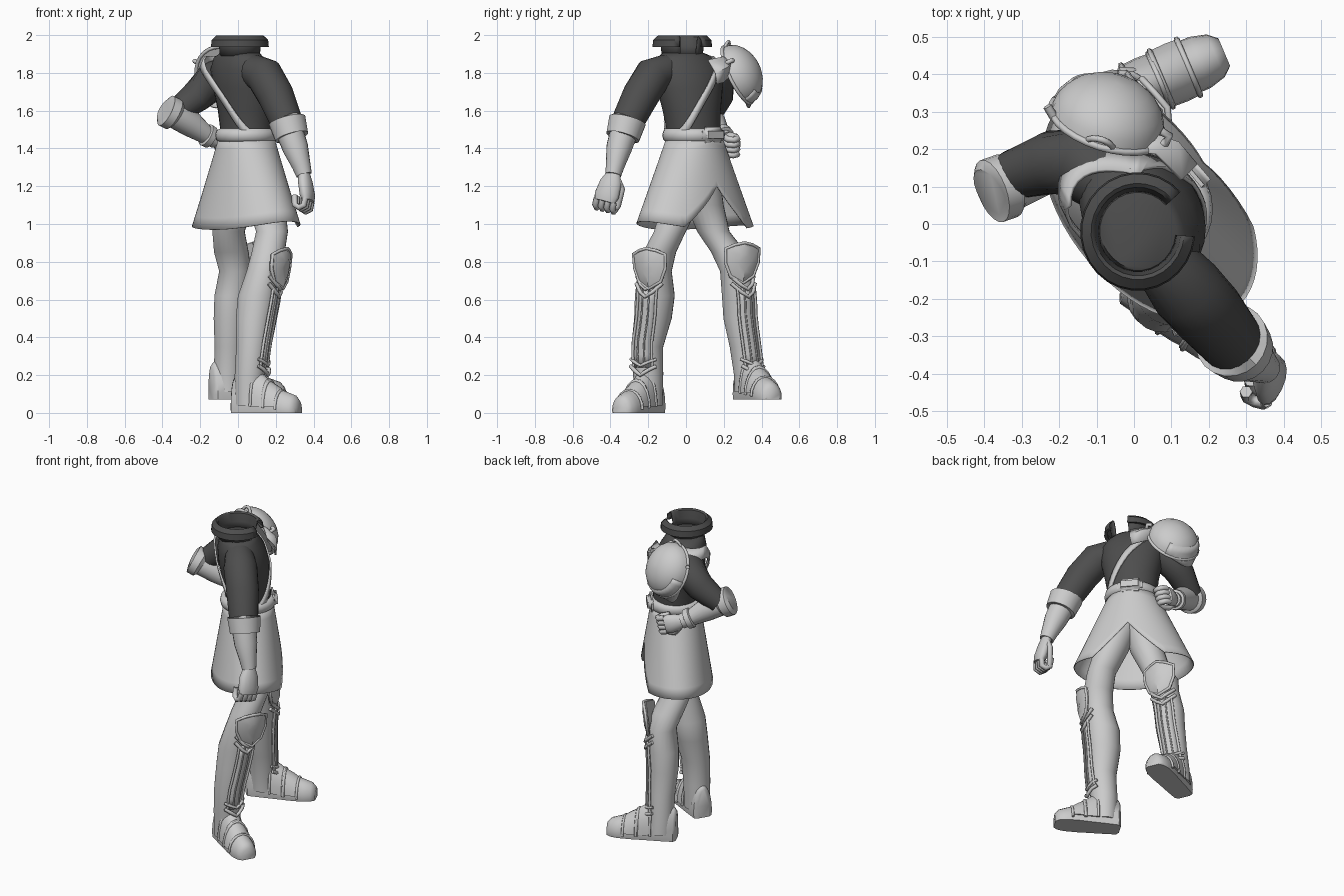
import bpy, bmesh, math
from mathutils import Vector, Matrix

if "Cube" in bpy.data.objects:
    bpy.data.objects.remove(bpy.data.objects["Cube"])

def material(name, v):
    m = bpy.data.materials.new(name)
    m.diffuse_color = (v, v, v, 1)
    m.use_nodes = True
    m.node_tree.nodes["Principled BSDF"].inputs["Base Color"].default_value = m.diffuse_color
    return m

LIGHT = material("light_grey", 0.6)
DARK = material("dark_grey", 0.075)
Z = Vector((0, 0, 1))

def finish(name, bm, mat, angle=40, thick=0):
    bmesh.ops.recalc_face_normals(bm, faces=bm.faces)
    me = bpy.data.meshes.new(name)
    bm.to_mesh(me)
    bm.free()
    me.materials.append(mat)
    ob = bpy.data.objects.new(name, me)
    bpy.context.collection.objects.link(ob)
    if thick:
        s = ob.modifiers.new("thickness", 'SOLIDIFY')
        s.thickness = thick
    bpy.ops.object.select_all(action='DESELECT')
    ob.select_set(True)
    bpy.context.view_layer.objects.active = ob
    bpy.ops.object.shade_smooth_by_angle(angle=math.radians(angle))

def skin(name, rows, mat, caps=True, closed=True, angle=40, thick=0):
    """Join rows of points into one surface."""
    bm = bmesh.new()
    vs = [[bm.verts.new(p) for p in r] for r in rows]
    n = len(rows[0])
    for a, b in zip(vs, vs[1:]):
        for i in range(n if closed else n - 1):
            j = (i + 1) % n
            bm.faces.new((a[i], a[j], b[j], b[i]))
    if caps:
        bm.faces.new(vs[0])
        bm.faces.new(vs[-1])
    finish(name, bm, mat, angle, thick)

def loft(name, rings, mat, turn=None, floor=None, n=20, caps=True, angle=40, thick=0):
    """Rings are (x, y, z, a, b). With turn they lie flat, otherwise across the path."""
    rows = []
    for k, (x, y, z, a, b) in enumerate(rings):
        if turn is None:
            t = Vector(rings[min(k + 1, len(rings) - 1)][:3]) - Vector(rings[max(k - 1, 0)][:3])
            if floor is not None:
                t.z = 0
            u = t.cross(Z).normalized()
            v = u.cross(t).normalized()
        else:
            u = Vector((math.cos(turn), math.sin(turn), 0))
            v = Z.cross(u)
        row = []
        for i in range(n):
            w = math.tau * i / n
            p = Vector((x, y, z)) + u * a * math.cos(w) + v * b * math.sin(w)
            if floor is not None:
                p.z = max(p.z, floor)
            row.append(p)
        rows.append(row)
    skin(name, rows, mat, caps, True, angle, thick)

def tube(name, pts, r, mat=LIGHT, closed=False):
    cu = bpy.data.curves.new(name, 'CURVE')
    cu.dimensions = '3D'
    cu.bevel_depth = r
    cu.bevel_resolution = 1
    cu.use_fill_caps = True
    sp = cu.splines.new('POLY')
    sp.points.add(len(pts) - 1)
    for q, p in zip(sp.points, pts):
        q.co = (*p, 1)
    sp.use_cyclic_u = closed
    cu.materials.append(mat)
    bpy.context.collection.objects.link(bpy.data.objects.new(name, cu))

def at_height(rings, z):
    """Interpolate a stack of flat rings, sorted from low to high."""
    z = min(max(z, rings[0][2]), rings[-1][2])
    for a, b in zip(rings, rings[1:]):
        if z <= b[2]:
            f = (z - a[2]) / (b[2] - a[2])
            return [p + (q - p) * f for p, q in zip(a, b)]

# Torso, with the shoulder line turned
TURN = math.radians(-56)
torso = [(.045, .04, 1.44, .145, .135), (.045, .04, 1.5, .147, .135), (.04, .03, 1.6, .16, .14),
         (.03, .02, 1.72, .185, .15), (.015, .01, 1.82, .2, .14), (.005, 0, 1.88, .168, .115),
         (.01, -.015, 1.905, .115, .1)]
loft("torso", torso, DARK, TURN, n=28, angle=60)

def on_torso(w, z, gap):
    x, y, z, a, b = at_height(torso, z)
    u = Vector((math.cos(TURN), math.sin(TURN), 0))
    return Vector((x, y, z)) + u * (a + gap) * math.cos(w) + Z.cross(u) * (b + gap) * math.sin(w)

# Diagonal chest strap, tucked behind the belt and lifted over the shoulder blade
rows = []
for dz in (-.03, .03):
    rows.append([on_torso(w, min(max(1.69 - .25 * math.cos(w), 1.475), 1.86) + dz,
                          .01 + .055 * max(0, math.cos(w - math.radians(215))) ** 4)
                 for w in (math.tau * i / 48 for i in range(48))])
skin("chest_strap", rows, LIGHT, caps=False, thick=.01)

# Folded collar, open at the front
rows = []
for z, r in ((1.89, .1), (1.94, .105), (1.99, .115), (1.998, .125), (1.975, .15), (1.937, .154), (1.94, .135)):
    rows.append([Vector((.01 + r * math.cos(w), -.02 + r * 1.03 * math.sin(w), z))
                 for w in (math.radians(42 + 313 * i / 24) for i in range(25))])
skin("collar", rows, DARK, caps=False, closed=False, thick=.006)

# Belt and buckle
loft("belt", [(.045, .04, z, r, r) for z, r in ((1.435, .145), (1.445, .16), (1.47, .166), (1.495, .16), (1.505, .14))],
     LIGHT, 0, n=28, angle=60)
bm = bmesh.new()
bmesh.ops.create_cube(bm, size=1, matrix=Matrix.Translation((.15, .142, 1.472)) @
                      Matrix.Rotation(math.radians(40), 4, 'Z') @ Matrix.Diagonal((.055, .15, .085, 1)))
bmesh.ops.bevel(bm, geom=bm.edges[:], offset=.022, segments=3, affect='EDGES')
finish("buckle", bm, LIGHT, 60)

# Skirt, wide along the shoulder line, with a pointed slit in front
SKIRT = math.radians(-50)
su = Vector((math.cos(SKIRT), math.sin(SKIRT), 0))
rows = []
for k in range(9):
    row = []
    for i in range(60):
        w = math.tau * i / 60
        d = abs(w - math.pi / 2)
        hem = .97 + .045 * max(0, math.cos(w)) ** 2 + .025 * min(0, math.cos(w)) ** 2 + .23 * max(0, 1 - d / .62)
        z = 1.46 + (hem - 1.46) * k / 8
        f = (1.46 - z) / .48
        row.append(Vector((.045, .045, z)) + su * math.cos(w) * (.15 + .22 * f)
                   + Z.cross(su) * math.sin(w) * (.145 + .075 * f))
    rows.append(row)
skin("skirt", rows, LIGHT, caps=False, angle=60, thick=.006)

def leg(side, rings, face, sole, knee, size, shift):
    """Leg, boot and armour facing the given angle."""
    out = Vector((math.cos(face), math.sin(face), 0))
    lat = Z.cross(out)
    flat = [(x, y, z, r, r) for x, y, z, r in rings]
    loft(side + "_leg", flat, LIGHT, face, angle=70)

    def front(z, s, gap=.0):
        x, y, z, r, _ = at_height(flat, z)
        s += shift
        return Vector((x, y, z)) + out * (math.sqrt(max(r * r - s * s, 0)) + gap) + lat * s

    # knee guard shield with rim
    c = front(knee, shift * .5, .03)
    shape = [(0, .106), (.05, .095), (.097, .075), (.094, 0), (.066, -.07), (0, -.108),
             (-.066, -.07), (-.094, 0), (-.097, .075), (-.05, .095)]
    edge = [c + lat * s + Z * h - out * (abs(s) * .3 - h * .12) for s, h in shape]
    dome = [[c + (p - c) * k + out * o for p in edge] for k, o in ((.8, .007), (.4, .014))]
    skin(side + "_knee_guard", [[p - out * .015 for p in edge], edge] + dome, LIGHT, angle=40)
    tube(side + "_knee_guard_rim", edge, .009, closed=True)
    # winged straps below the knee
    for h in (.65, .69):
        tube(side + "_knee_wing", [front(h + .035, -.075, .012), front(h - .01, -.035, .016), front(h - .035, 0, .018),
                                   front(h - .01, .035, .016), front(h + .035, .07, .012)], .011)
    # shin plate with rails
    zs = [.24 + .42 * i / 6 for i in range(7)]
    skin(side + "_shin_plate", [[front(z, s, .01) for s in (-.05, -.02, 0, .02, .05)] for z in zs],
         LIGHT, caps=False, closed=False, thick=.01)
    for s in (-.052, -.018, .018, .052):
        tube(side + "_shin_rail", [front(z, s, .014) for z in zs], .008 if abs(s) > .03 else .005)
    # foot
    x, y = flat[0][:2]
    base = Vector((x, y, sole))

    def ring(s, w, h):
        p = base + out * s * size + Z * h * .15
        return (p.x, p.y, p.z, w, h * .85)
    loft(side + "_foot", [ring(*q) for q in ((-.087, .038, .18), (-.074, .06, .2), (0, .066, .22), (.08, .07, .18),
         (.15, .075, .135), (.22, .074, .11), (.26, .062, .095), (.282, .04, .07))], LIGHT, floor=sole, angle=50)
    # instep plates with raised rims
    for s, w, h in ((.045, .076, .225), (.12, .081, .17)):
        loft(side + "_instep_plate", [ring(s, w, h), ring(s + .04, w + .002, h - .025), ring(s + .07, w, h - .05)],
             LIGHT, floor=sole + .035)
        for ds, dh in ((0, 0), (.07, -.05)):
            px, py, pz, a, b = ring(s + ds, w, h + dh)
            tube(side + "_instep_rim", [Vector((px, py, pz)) + lat * a * math.cos(t) + Z * b * math.sin(t)
                                        for t in (math.pi * i / 10 for i in range(11))], .008)
    # ankle guard
    for z, k, gap, r in ((.2, .7, .025, .011), (.25, .5, .018, .009)):
        tube(side + "_ankle_rim", [front(z + abs(s) * k, s, gap) for s in (-.07, -.045, -.02, 0, .02, .045, .065)], r)

leg("right", [(.06, -.2, .04, .076), (.062, -.2, .2, .08), (.075, -.205, .35, .085), (.088, -.175, .5, .1),
              (.105, -.165, .62, .106), (.135, -.165, .75, .09), (.16, -.14, .85, .088), (.18, -.085, .96, .085),
              (.15, -.03, 1.1, .1), (.1, 0, 1.25, .1)], math.radians(-30), 0, .765, 1.06, .012)
leg("left", [(-.052, .335, .11, .078), (-.053, .33, .2, .076), (-.045, .31, .35, .079), (-.042, .285, .5, .087),
             (-.035, .28, .62, .09), (-.015, .265, .75, .085), (-.035, .225, .85, .092), (-.05, .145, .96, .086),
             (-.02, .1, 1.1, .1), (.02, .08, 1.25, .1)], math.radians(23), .07, .795, 1.13, .01)

def arm(side, upper, cuff, fore, knuckle, curl, gap):
    loft(side + "_sleeve", [(*q, q[3]) for q in upper], DARK, angle=70)
    loft(side + "_cuff", [(*q, q[3]) for q in cuff], LIGHT, angle=40)
    loft(side + "_forearm", [(*q, q[3]) for q in fore], LIGHT, angle=70)
    # palm, fingers and thumb
    w = Vector(fore[-1][:3])
    k = Vector(knuckle)
    t = (k - w).normalized()
    c = Vector(curl).normalized()
    n = t.cross(c).normalized()
    c = n.cross(t)
    rows = []
    for f, a, b in ((-.1, .035, .03), (.3, gap * 1.85, .036), (.8, gap * 2.1, .036), (1.05, gap * 1.8, .025)):
        rows.append([w + (k - w) * f + n * a * math.cos(g) + c * b * math.sin(g) for g in (math.tau * i / 14 for i in range(14))])
    skin(side + "_palm", rows, LIGHT, angle=60)
    for i in range(4):
        p = k + n * (i - 1.5) * gap
        tube(side + "_finger", [p, p + t * .035 + c * .012, p + t * .042 + c * .04, p + t * .02 + c * .062, p - t * .03 + c * .055], .017)
    tube(side + "_thumb", [w + t * .02 + n * .035, w + t * .06 + n * .065 + c * .02, k + n * .06 + c * .05, k + t * .03 + n * .045 + c * .06], .017)

arm("right", [(.08, -.1, 1.815, .085), (.14, -.175, 1.785, .1), (.2, -.24, 1.68, .097), (.262, -.315, 1.53, .085)],
    [(.262, -.312, 1.55, .08), (.26, -.31, 1.548, .1), (.285, -.335, 1.46, .09), (.284, -.334, 1.462, .06)],
    [(.27, -.325, 1.5, .075), (.305, -.355, 1.4, .068), (.335, -.375, 1.31, .05), (.35, -.385, 1.26, .042)],
    (.372, -.428, 1.125), (-1, .35, -.1), .033)
arm("left", [(-.06, .1, 1.8, .085), (-.125, .16, 1.765, .105), (-.22, .165, 1.675, .085), (-.33, .13, 1.59, .065)],
    [(-.385, .085, 1.603, .068), (-.38, .088, 1.6, .088), (-.34, .102, 1.58, .088), (-.325, .107, 1.57, .07)],
    [(-.35, .095, 1.585, .07), (-.25, .145, 1.53, .07), (-.16, .19, 1.465, .047), (-.12, .215, 1.445, .045)],
    (-.04, .265, 1.42), (.7, -.2, -.2), .028)
# Wrist band of the bent arm
loft("left_wrist_band", [(-.175, .183, 1.475, .05, .05), (-.17, .186, 1.472, .062, .062),
                         (-.145, .2, 1.458, .06, .06), (-.14, .203, 1.455, .04, .04)], LIGHT)

# Shoulder guard: a tilted half dome with rim, curl, arch and a pointed lower plate
axis = Vector((.27, .86, .42)).normalized()
side = axis.cross(Z).normalized()
up = side.cross(axis)
mid = Vector((-.072, .272, 1.79))

def dome(w, h, k=1.0):
    return mid + (side * .155 * math.cos(w) + up * .165 * math.sin(w)) * math.cos(h) * k + axis * .125 * math.sin(h) * k
steps = [math.tau * i / 28 for i in range(28)]
skin("shoulder_guard", [[dome(w, h) for w in steps] for h in (0, .25, .5, .75, 1, 1.25, 1.5)], LIGHT, angle=60, thick=.008)
tube("shoulder_guard_rim", [dome(w, 0) for w in steps], .01, closed=True)
p = mid + side * .14 + up * .06
tube("shoulder_guard_curl", [p, p + side * .025 + axis * .02, p + side * .03 + axis * .045, p + side * .005 + axis * .05], .012)
p = mid - side * .14 + up * .07
tube("shoulder_guard_tip", [p, p - side * .025 + axis * .025], .012)
tube("shoulder_guard_arch", [mid + up * (.15 + .03 * math.sin(t)) + side * .035 * math.cos(t) + axis * .03 * math.sin(t)
                             for t in (math.pi * i / 8 for i in range(9))], .009)
spike = [[dome(w, h, 1.03) for w in (math.radians(190 + 11 * i) for i in range(11))] for h in (.6, .3, 0)]
tip = Vector((-.15, .33, 1.6))
spike.append([p + (tip - p) * .65 for p in spike[-1]])
skin("shoulder_lower_plate", spike, LIGHT, caps=False, closed=False, thick=.008)
# Cloth fold where the strap meets the shoulder
skin("shoulder_fold", [[(.13, .12, 1.87), (.06, .19, 1.885), (-.03, .2, 1.9)],
                       [(.17, .16, 1.8), (.12, .22, 1.83), (.03, .25, 1.86)],
                       [(.16, .165, 1.74), (.13, .2, 1.75), (.06, .23, 1.78)]], LIGHT, caps=False, closed=False, thick=.01)
